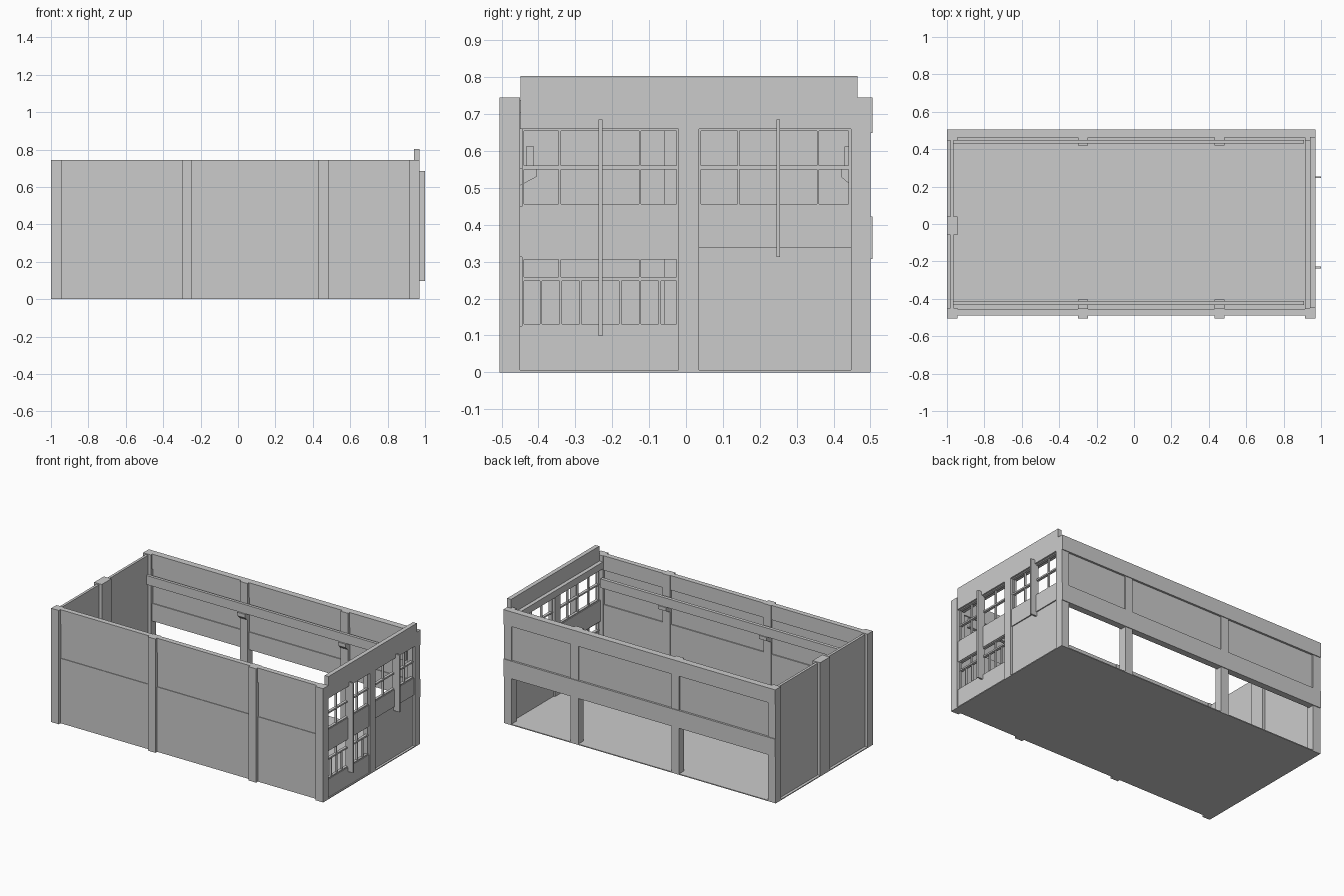
import bpy, bmesh

if "Cube" in bpy.data.objects:
    bpy.data.objects.remove(bpy.data.objects["Cube"])


def prism(name, pts, x0, x1):
    """Extrude a (y, z) outline from x0 to x1."""
    bm = bmesh.new()
    face = bm.faces.new([bm.verts.new((x0, y, z)) for y, z in pts])
    ext = bmesh.ops.extrude_face_region(bm, geom=[face])
    verts = [g for g in ext["geom"] if isinstance(g, bmesh.types.BMVert)]
    bmesh.ops.translate(bm, verts=verts, vec=(x1 - x0, 0, 0))
    bmesh.ops.recalc_face_normals(bm, faces=bm.faces)
    mesh = bpy.data.meshes.new(name)
    bm.to_mesh(mesh)
    bm.free()
    obj = bpy.data.objects.new(name, mesh)
    bpy.context.collection.objects.link(obj)
    return obj


def box(name, x, y, z):
    return prism(name, [(y[0], z[0]), (y[1], z[0]), (y[1], z[1]), (y[0], z[1])], *x)


TOP = 0.745
COLS = [(-1, -0.945), (-0.3, -0.245), (0.43, 0.485), (0.915, 0.97)]

# Floor slab
box("floor_slab", (-1, 0.97), (-0.485, 0.5), (0, 0.006))

# Columns along the long sides
for i, cx in enumerate(COLS):
    box(f"front_column_{i}", cx, (-0.505, -0.45), (0, TOP))
    box(f"back_column_{i}", cx, (0.447, 0.5), (0, TOP))

# Corbels carrying the crane beams
for i, cx in enumerate(COLS[1:3]):
    for side, root, tip in (("front", -0.452, -0.405), ("back", 0.449, 0.42)):
        prism(f"{side}_corbel_{i}",
              [(root, 0.505), (tip, 0.53), (tip, 0.553), (root, 0.553)], *cx)
box("front_crane_beam", (-0.97, 0.91), (-0.434, -0.412), (0.553, 0.612))
box("back_crane_beam", (-0.97, 0.91), (0.43, 0.449), (0.553, 0.612))

# Front wall: top band, recessed strip, lower panel
LONG = (-0.96, 0.93)
box("front_top_band", LONG, (-0.489, -0.455), (0.65, TOP))
box("front_middle_panel", LONG, (-0.483, -0.462), (0.425, 0.65))
box("front_lower_panel", (-0.96, 0.94), (-0.487, -0.455), (0, 0.425))

# Back wall: two bands with a recessed panel, open below
box("back_top_band", (-1, 0.97), (0.462, 0.505), (0.648, TOP))
box("back_middle_panel", LONG, (0.468, 0.492), (0.42, 0.65))
box("back_lower_band", (-1, 0.97), (0.462, 0.505), (0.307, 0.422))

# Left end wall with centre column
box("left_wall", (-0.982, -0.965), (-0.46, 0.46), (0, 0.738))
box("left_centre_column", (-1, -0.945), (-0.06, 0.04), (0, TOP))

# Right end wall around the window openings
WALL = (0.935, 0.962)
LEFT_BAY, RIGHT_BAY = (-0.445, -0.02), (0.035, 0.447)
box("right_parapet", (0.942, 0.97), (-0.448, 0.465), (0.66, 0.803))
box("right_inner_ledge", (0.917, 0.945), (-0.455, 0.455), (0.66, 0.705))
box("right_centre_column", (0.925, 0.97), (-0.02, 0.035), (0, 0.67))
box("right_sill_wall", WALL, (-0.455, -0.02), (0, 0.125))
box("right_left_spandrel", WALL, (-0.455, -0.02), (0.312, 0.45))
box("right_door_spandrel", WALL, RIGHT_BAY, (0.338, 0.45))
box("right_door_panel", (0.935, 0.955), RIGHT_BAY, (0, 0.338))


# Window grids: frame, transom and glazing bars
def bars(name, ys, z):
    for i, y in enumerate(ys):
        box(f"{name}_bar_{i}", (0.942, 0.956), (y - 0.003, y + 0.003), z)


def window(name, bay, z0, z1, transom, upper, lower):
    for part, z in (("bottom", z0 + 0.003), ("transom", transom), ("top", z1 - 0.003)):
        h = 0.005 if part == "transom" else 0.003
        box(f"{name}_{part}_rail", (0.94, 0.958), bay, (z - h, z + h))
    bars(name + "_side", (bay[0] + 0.003, bay[1] - 0.003), (z0, z1))
    bars(name + "_upper", upper, (transom, z1))
    bars(name + "_lower", lower, (z0, transom))


quarters_l = [-0.342, -0.232, -0.125]
quarters_r = [0.142, 0.25, 0.358]
window("upper_left_window", LEFT_BAY, 0.45, 0.66, 0.555, quarters_l, quarters_l)
window("upper_right_window", RIGHT_BAY, 0.45, 0.66, 0.555, quarters_r, quarters_r)
window("lower_left_window", LEFT_BAY, 0.125, 0.312, 0.253, quarters_l,
       [-0.447 + 0.0537 * i for i in range(1, 8)])

# Projecting vertical fins
for name, y, z0 in (("left_fin", -0.232, 0.098), ("right_fin", 0.25, 0.312)):
    box(name, (0.955, 1.0), (y - 0.005, y + 0.005), (z0, 0.685))
